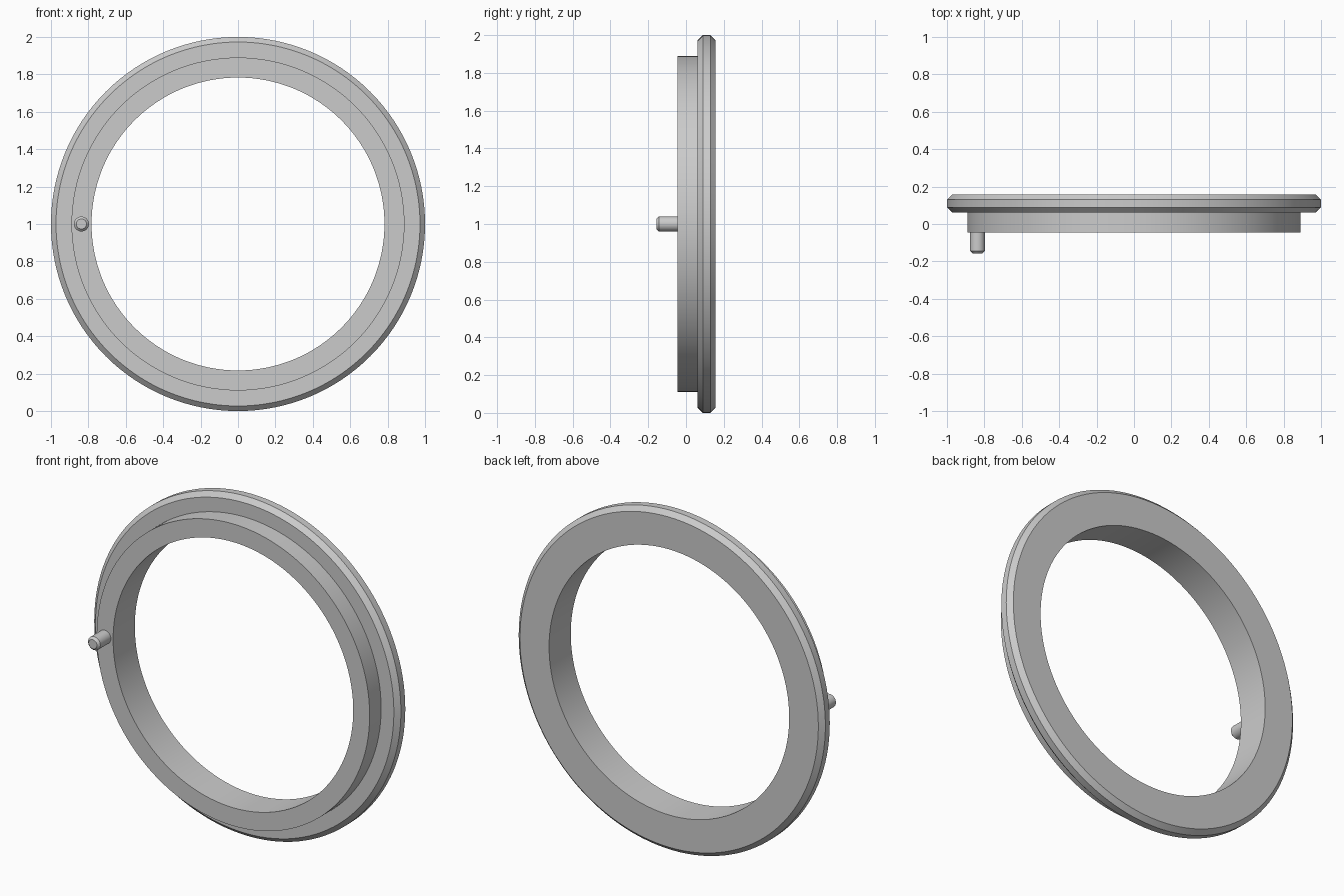
import bpy, bmesh, math

cube = bpy.data.objects.get("Cube")
if cube:
    bpy.data.objects.remove(cube, do_unlink=True)

grey = bpy.data.materials.new("plain grey")
grey.use_nodes = True
colour = (0.6, 0.6, 0.6, 1)
grey.diffuse_color = colour
grey.node_tree.nodes["Principled BSDF"].inputs["Base Color"].default_value = colour


def lathe(name, profile, sides, centre, closed):
    """Spin (radius, y) points about the y axis; open profiles start and end on the axis."""
    bm = bmesh.new()
    rings = []
    for r, y in profile:
        angles = [2 * math.pi * i / sides for i in range(sides)]
        rings.append([bm.verts.new((r * math.cos(a), y, r * math.sin(a))) for a in angles])
    pairs = list(zip(rings, rings[1:]))
    if closed:
        pairs.append((rings[-1], rings[0]))
    else:
        bm.faces.new(rings[0])
        bm.faces.new(rings[-1])
    for a, b in pairs:
        for i in range(sides):
            j = (i + 1) % sides
            bm.faces.new((a[i], a[j], b[j], b[i]))
    bmesh.ops.recalc_face_normals(bm, faces=bm.faces)
    mesh = bpy.data.meshes.new(name)
    bm.to_mesh(mesh)
    bm.free()
    mesh.materials.append(grey)
    obj = bpy.data.objects.new(name, mesh)
    obj.location = centre
    bpy.context.collection.objects.link(obj)
    bpy.ops.object.select_all(action="DESELECT")
    obj.select_set(True)
    bpy.context.view_layer.objects.active = obj
    bpy.ops.object.shade_smooth_by_angle(angle=math.radians(25))
    return obj


# Stepped ring: narrow front collar and a chamfered rear flange
front, step, back = -0.045, 0.062, 0.157
bore, collar, rim, bevel = 0.783, 0.89, 1.0, 0.027
lathe("stepped_ring", [
    (bore, front), (collar, front), (collar, step),
    (rim - bevel, step), (rim, step + bevel),
    (rim, back - bevel), (rim - bevel, back), (bore, back),
], 128, (0, 0, 1), True)

# Locating pin with a chamfered tip, seated in the collar
tip, radius, chamfer = -0.157, 0.04, 0.013
lathe("locating_pin", [
    (radius - chamfer, tip), (radius, tip + chamfer), (radius, front + 0.01),
], 32, (-0.837, 0, 1), False)
